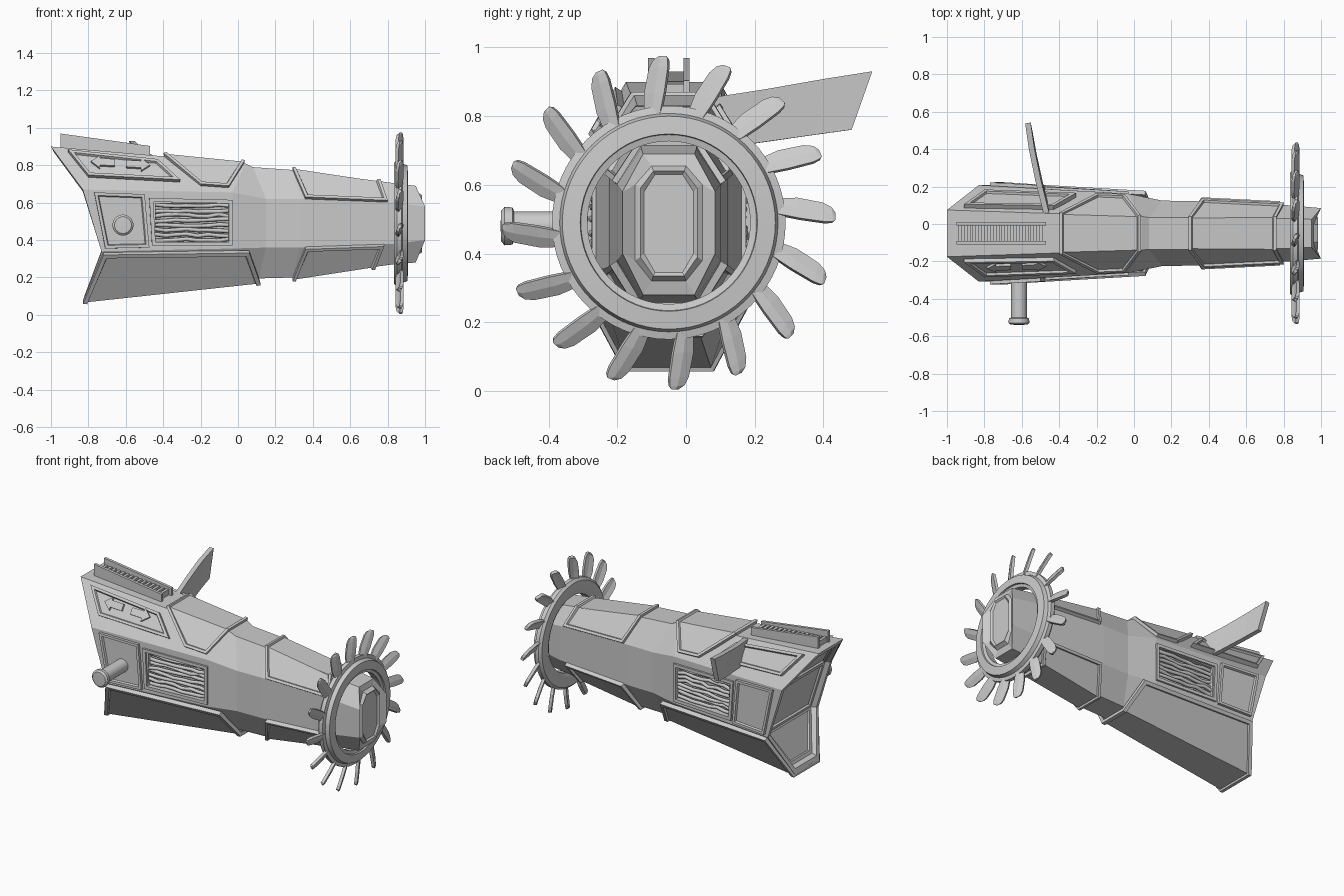
import bpy, bmesh, math, random
from mathutils import Vector
from mathutils.bvhtree import BVHTree

if "Cube" in bpy.data.objects:
    bpy.data.objects.remove(bpy.data.objects["Cube"])

random.seed(4)
CY, CZ = -0.05, 0.49          # long axis of the device


def finish(name, bm, solid=0, mirror=False, smooth=False):
    me = bpy.data.meshes.new(name)
    bm.to_mesh(me)
    bm.free()
    ob = bpy.data.objects.new(name, me)
    ob.location.y = CY
    bpy.context.collection.objects.link(ob)
    if solid:
        m = ob.modifiers.new("thickness", 'SOLIDIFY')
        m.thickness, m.offset = solid, -1
    if mirror:
        m = ob.modifiers.new("mirror", 'MIRROR')
        m.use_axis = (False, True, False)
        m.use_mirror_merge = False
    if smooth:
        bpy.ops.object.select_all(action='DESELECT')
        ob.select_set(True)
        bpy.context.view_layer.objects.active = ob
        bpy.ops.object.shade_smooth_by_angle(angle=math.radians(35))
    return ob


def box(bm, lo, hi):
    r = bmesh.ops.create_cube(bm, size=1)
    for v in r['verts']:
        v.co = [l + (c + .5) * (h - l) for c, l, h in zip(v.co, lo, hi)]
    return r['verts']


def lathe(name, profile, axis, origin):
    bm = bmesh.new()
    pts = [Vector((d, r, 0)) if axis == 'X' else Vector((r, d, 0)) for d, r in profile]
    vs = [bm.verts.new(p) for p in pts]
    es = [bm.edges.new((vs[i], vs[i - 1])) for i in range(len(vs))]
    ax = (1, 0, 0) if axis == 'X' else (0, 1, 0)
    bmesh.ops.spin(bm, geom=vs + es, cent=(0, 0, 0), axis=ax, angle=math.tau, steps=64)
    bmesh.ops.remove_doubles(bm, verts=bm.verts, dist=1e-4)
    bmesh.ops.recalc_face_normals(bm, faces=bm.faces)
    bmesh.ops.translate(bm, verts=bm.verts, vec=origin)
    return finish(name, bm, smooth=True)


# Main shell: octagon sections, four levels (x, z, half width) from top to bottom
sections = [
    [(-.965, .865, .105), (-.80, .66, .225), (-.70, .345, .225), (-.79, .115, .105)],
    [(-.985, .87, .11), (-.83, .66, .235), (-.73, .345, .235), (-.82, .105, .11)],
    [(-1, .90, .125), (-.83, .67, .258), (-.73, .34, .258), (-.83, .075, .125)],
    [(.04, .81, .09), (-.03, .655, .212), (-.03, .355, .212), (.06, .18, .09)],
    [(.08, .79, .085), (.15, .62, .175), (.15, .36, .175), (.11, .195, .085)],
    [(.29, .775, .085), (.33, .62, .172), (.33, .36, .172), (.29, .20, .085)],
    [(.83, .705, .08), (.83, .60, .15), (.83, .38, .15), (.83, .27, .08)],
    [(.95, .69, .075), (1.0, .58, .135), (1.0, .40, .135), (.95, .28, .075)],
    [(.96, .655, .05), (.975, .60, .098), (.975, .38, .098), (.96, .32, .05)],
    [(.985, .64, .045), (.985, .59, .083), (.985, .39, .083), (.985, .335, .045)],
    [(.975, .63, .04), (.975, .58, .072), (.975, .40, .072), (.975, .345, .04)]]
bm = bmesh.new()
loops = []
for s in sections:
    ring = [(x, -w, z) for x, z, w in s] + [(x, w, z) for x, z, w in reversed(s)]
    loops.append([bm.verts.new(p) for p in ring])
for a, b in zip(loops, loops[1:]):
    for i in range(8):
        bm.faces.new((a[i - 1], a[i], b[i], b[i - 1]))
bm.faces.new(loops[-1])
# Recessed rear cap in three facets, each with a sunken field
caps = [bm.faces.new([loops[0][k] for k in (i, i + 1, 6 - i, 7 - i)]) for i in range(3)]
bmesh.ops.recalc_face_normals(bm, faces=bm.faces)
bmesh.ops.inset_individual(bm, faces=caps, thickness=.025)
bmesh.ops.inset_individual(bm, faces=caps, thickness=.005, depth=-.012)
tree = BVHTree.FromBMesh(bm)
shell = finish("main_shell", bm)


def surf(p):
    """Point on the -y side of the shell from front-view (x, z) or (x, z, w)."""
    if len(p) == 3:
        return Vector((p[0], -p[2], p[1]))
    loc = tree.ray_cast(Vector((p[0], -2, p[1])), Vector((0, 1, 0)))[0]
    return loc if loc else Vector((p[0], -.1, p[1]))


def raised(name, polys, h=.016, frame=.016, mirror=False, hole=False, sink=.012):
    """Raised plate on the shell with a rim and a sunken (or open) field."""
    bm = bmesh.new()
    for poly in polys:
        f = bm.faces.new([bm.verts.new(p) for p in poly])
        f.normal_update()
        c = f.calc_center_median()
        if f.normal.dot(Vector((0, c.y, c.z - CZ))) < 0:
            f.normal_flip()
    bmesh.ops.remove_doubles(bm, verts=bm.verts, dist=1e-4)
    bm.normal_update()
    for v, n in [(v, v.normal.copy()) for v in bm.verts]:
        v.co += n * h
    if frame:
        inner = bm.faces[:]
        bmesh.ops.inset_region(bm, faces=inner, thickness=frame, use_even_offset=True, use_boundary=True)
        if hole:
            bmesh.ops.delete(bm, geom=inner, context='FACES')
        else:
            bmesh.ops.inset_region(bm, faces=inner, thickness=.005, depth=-sink,
                                   use_even_offset=True, use_boundary=True)
    return finish(name, bm, solid=h + .008, mirror=mirror)


def wrap(name, rear, front, **kw):
    """Plate over three facets: rear and front are (edge, side) points."""
    r, f = [surf(p) for p in rear], [surf(p) for p in front]
    fl = lambda v: Vector((v.x, -v.y, v.z))
    side = [r[0], r[1], f[1], f[0]]
    return raised(name, [side, [r[0], f[0], fl(f[0]), fl(r[0])], [fl(v) for v in side]], **kw)


# Wrapped armour plates
wrap("rear_lower_skirt", [(-.83, .075, .125), (-.72, .33, .258)],
     [(.12, .175, .09), (.06, .34, .212)], h=.018, frame=.022)
wrap("wrist_cover", [(-.40, .849, .108), (-.20, .69)], [(.035, .811, .091), (-.05, .68)], h=.018)
wrap("forearm_upper_plate", [(.29, .775, .085), (.36, .622, .174)],
     [(.76, .714, .081), (.80, .604, .152)], h=.016)
wrap("forearm_lower_plate", [(.29, .20, .085), (.36, .362, .174)],
     [(.73, .257, .081), (.78, .377, .153)], h=.022)

# Side panels, on both sides
slope = [(-.91, .872), (-.43, .82), (-.31, .71), (-.80, .735)]
square = [(-.77, .655), (-.50, .645), (-.475, .36), (-.71, .355)]
bay = [(-.475, .625), (-.03, .615), (-.03, .37), (-.46, .37)]
raised("slope_panel", [[surf(p) for p in slope]], h=.024, mirror=True)
raised("square_panel", [[surf(p) for p in square]], h=.018, mirror=True)
raised("cable_bay_frame", [[surf(p) for p in bay]], h=.012, frame=.02, mirror=True, hole=True)

# Arrow markers on the front slope panel
arrow = [(.068, 0), (.02, .034), (.02, .018), (-.06, .018), (-.06, -.018), (.02, -.018), (.02, -.034)]
for nm, cx, cz, d in (("arrow_rear", -.72, .805, -1), ("arrow_front", -.54, .792, 1)):
    raised(nm, [[surf((cx + d * a, cz + b - .06 * d * a)) for a, b in arrow]], h=.026, frame=0)

# Cable bay pockets and cables
bm = bmesh.new()
for s in (-1, 1):
    for v in box(bm, (-.44, s * .24 - .05, .39), (-.05, s * .24 + .05, .595)):
        v.co.y += s * .055 * (-v.co.x - .24)
cutter = finish("bay_cutter", bm)
cutter.hide_render = True
cutter.hide_viewport = True
m = shell.modifiers.new("bay", 'BOOLEAN')
m.object, m.operation, m.solver = cutter, 'DIFFERENCE', 'EXACT'
cu = bpy.data.curves.new("cables", 'CURVE')
cu.dimensions, cu.bevel_depth, cu.bevel_resolution = '3D', .011, 2
for s in (-1, 1):
    for i in range(8):
        sp = cu.splines.new('POLY')
        sp.points.add(7)
        for k, p in enumerate(sp.points):
            x = -.445 + .40 * k / 7
            w = .192 - .055 * x + random.uniform(-.008, .008)
            p.co = (x, s * w, .402 + .026 * i + random.uniform(-.007, .007), 1)
cables = bpy.data.objects.new("cables", cu)
cables.location.y = CY
bpy.context.collection.objects.link(cables)

# Side peg with a flared head
lathe("side_peg", [(-.24, 0), (-.24, .042), (-.45, .042), (-.455, .054),
                   (-.478, .056), (-.488, .045), (-.49, 0)], 'Y', (-.615, 0, .48))

# Top rail with cross slats
top = lambda x: .90 - .0865 * (x + 1)
bm = bmesh.new()
for y in (-.06, .042):
    for v in box(bm, (-.95, y, 0), (-.47, y + .018, 1)):
        t = (v.co.x + .95) / .48
        v.co.z = top(v.co.x) + (.074 - .025 * t if v.co.z > .5 else -.01)
for i in range(15):
    x = -.94 + i * .031
    box(bm, (x, -.045, top(x) - .01), (x + .018, .045, top(x) + .035))
finish("top_rail", bm)

# Swept fin on the far side
bm = bmesh.new()
rows = [(-.455, .10, .70, .10, .85), (-.50, .26, .722, .28, .878), (-.535, .42, .745, .45, .908),
        (-.555, .53, .76, .59, .93)]
vs = [(bm.verts.new((x, y0, z0)), bm.verts.new((x - .012, y1, z1))) for x, y0, z0, y1, z1 in rows]
for a, b in zip(vs, vs[1:]):
    bm.faces.new((a[0], b[0], b[1], a[1]))
fin = finish("side_fin", bm, solid=.03)
fin.modifiers[0].offset = 0

# Blade ring
lathe("blade_ring", [(.845, .24), (.835, .26), (.835, .325), (.85, .34), (.875, .34), (.88, .318),
                     (.905, .31), (.91, .258), (.90, .256), (.895, .237)], 'X', (0, 0, CZ))
bm = bmesh.new()
for i in range(16):
    a = math.radians(98 + 22.5 * i)
    c, s = math.cos(a), math.sin(a)
    rows = []
    for r, t, hw, tw in ((.32, 0, .022, .010), (.38, .014, .029, .014), (.45, .036, .027, .013),
                         (.472, .045, .020, .009), (.479, .052, .009, .004)):
        row = []
        for k in (-1, 0, 1):
            q = t + k * hw
            row.append(bm.verts.new((.863 + k * tw + .004 * (k == 0), r * c + q * s, CZ + r * s - q * c)))
        rows.append(row)
    for p, q in zip(rows, rows[1:]):
        for k in (0, 1):
            bm.faces.new((p[k], p[k + 1], q[k + 1], q[k]))
blades = finish("ring_blades", bm, solid=.018)
blades.modifiers[0].offset = 0
